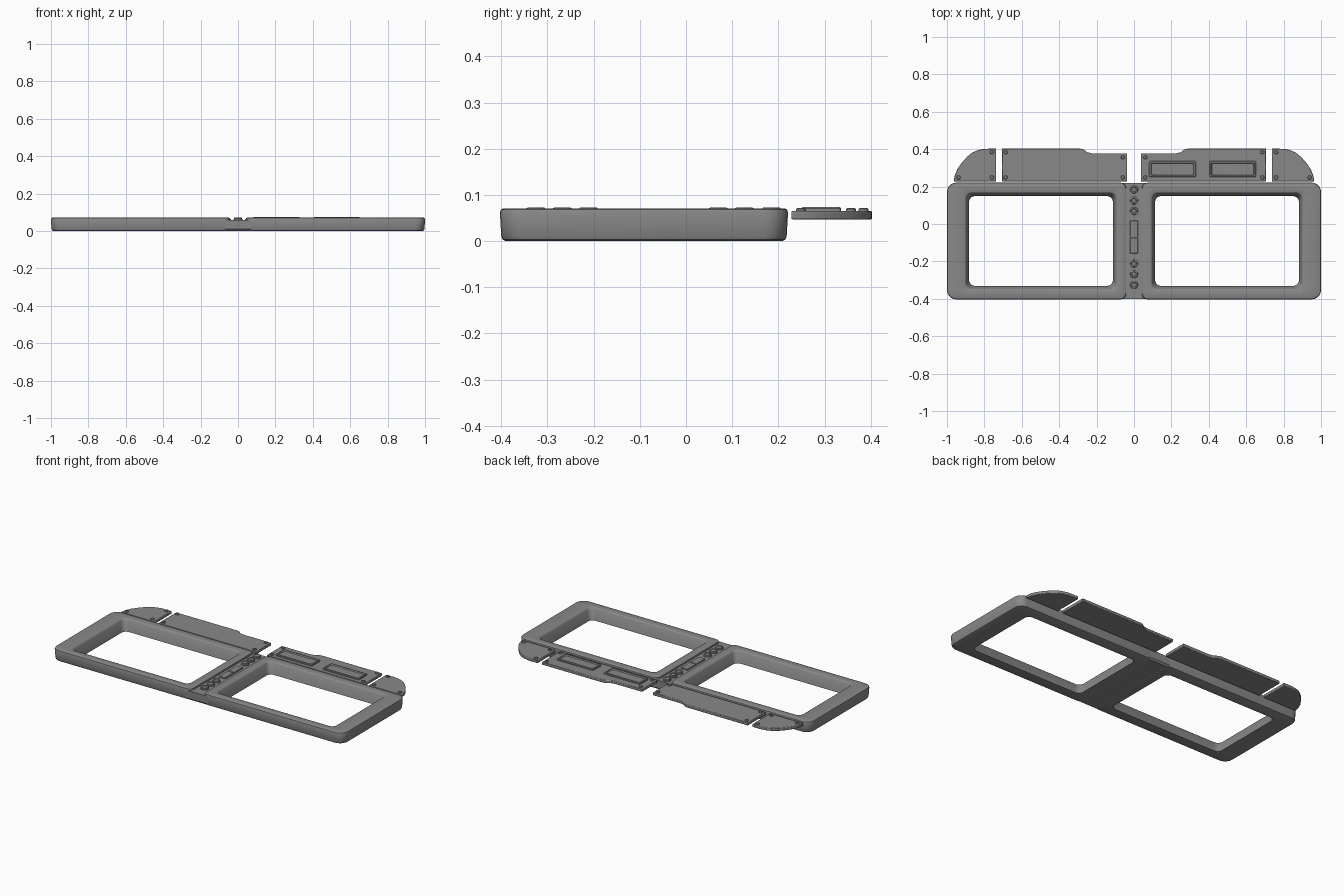
import bpy, bmesh, math

if "Cube" in bpy.data.objects:
    bpy.data.objects.remove(bpy.data.objects["Cube"])

grey = bpy.data.materials.new("mid_grey")
grey.diffuse_color = (0.25, 0.25, 0.25, 1)
grey.use_nodes = True
grey.node_tree.nodes["Principled BSDF"].inputs["Base Color"].default_value = grey.diffuse_color


def rrect(x0, x1, y0, y1, r, z, n=6):
    """Rounded rectangle loop; r = radii of corners (x1y1, x0y1, x0y0, x1y0)."""
    if not isinstance(r, tuple):
        r = (r,) * 4
    pts = []
    for k, (cx, cy, sx, sy) in enumerate([(x1, y1, -1, -1), (x0, y1, 1, -1),
                                          (x0, y0, 1, 1), (x1, y0, -1, 1)]):
        for i in range(n + 1):
            a = math.pi / 2 * (k + i / n)
            pts.append((cx + sx * r[k] + r[k] * math.cos(a),
                        cy + sy * r[k] + r[k] * math.sin(a), z))
    return pts


def circle(x, y, r, z, n=24):
    return [(x + r * math.cos(2 * math.pi * i / n),
             y + r * math.sin(2 * math.pi * i / n), z) for i in range(n)]


def loft(bm, loops, closed=False):
    """Skin a stack of loops; cap both ends, or join last to first."""
    rows = [[bm.verts.new(p) for p in lp] for lp in loops]
    n = len(rows[0])
    pairs = list(zip(rows, rows[1:]))
    if closed:
        pairs.append((rows[-1], rows[0]))
    else:
        bm.faces.new(rows[0][::-1])
        bm.faces.new(rows[-1])
    for a, b in pairs:
        for i in range(n):
            j = (i + 1) % n
            bm.faces.new((a[i], a[j], b[j], b[i]))


def finish(bm, name, mirror=False, bevel=0):
    bmesh.ops.recalc_face_normals(bm, faces=bm.faces)
    me = bpy.data.meshes.new(name)
    bm.to_mesh(me)
    bm.free()
    me.materials.append(grey)
    ob = bpy.data.objects.new(name, me)
    bpy.context.collection.objects.link(ob)
    bpy.context.view_layer.objects.active = ob
    for o in bpy.context.selected_objects:
        o.select_set(False)
    ob.select_set(True)
    bpy.ops.object.shade_smooth_by_angle(angle=math.radians(35))
    if bevel:
        b = ob.modifiers.new("bevel", 'BEVEL')
        b.width, b.segments, b.limit_method = bevel, 2, 'ANGLE'
    if mirror:
        ob.modifiers.new("mirror", 'MIRROR').use_axis[0] = True
    return ob


TOP = 0.071

# Window frame half, mirrored: outer wall, top face, tapered opening
bm = bmesh.new()


def outer(d, z):
    return rrect(0.042 + d, 1 - d, -0.403 + d, 0.221 - d,
                 (0.05, 0.03, 0.03, 0.05), z)


def inner(d, z):
    return rrect(0.090 + d, 0.905 - d, -0.354 + d, 0.172 - d, 0.032, z)


loft(bm, [outer(0.012, 0), outer(0.006, 0.003), outer(0.003, 0.010),
          outer(0, TOP - 0.010), outer(0.002, TOP - 0.003), outer(0.007, TOP),
          inner(0, TOP), inner(0.004, TOP - 0.002), inner(0.008, TOP - 0.008),
          inner(0.022, 0.004), inner(0.023, 0)], closed=True)
finish(bm, "window_frame", mirror=True)

# Recessed centre strip joining both halves
bm = bmesh.new()
loft(bm, [rrect(-0.085, 0.085, -0.391, 0.209, 0.002, 0.0003, 1),
          rrect(-0.085, 0.085, -0.400, 0.218, 0.002, 0.010, 1),
          rrect(-0.085, 0.085, -0.402, 0.220, 0.002, 0.059, 1)])
finish(bm, "centre_strip")

# Round knobs with a dished top
bm = bmesh.new()
for y in (0.185, 0.126, 0.070, -0.211, -0.268, -0.325):
    loft(bm, [circle(0, y, r, z) for r, z in
              ((0.024, 0.055), (0.024, 0.064), (0.021, 0.066), (0.020, 0.071),
               (0.017, 0.073), (0.013, 0.073), (0.011, 0.070))])
finish(bm, "centre_knobs")

# Two rectangular switches
bm = bmesh.new()
for y in (-0.025, -0.115):
    loft(bm, [rrect(-0.022, 0.022, y - 0.043, y + 0.043, 0.003, 0.055, 2),
              rrect(-0.022, 0.022, y - 0.043, y + 0.043, 0.003, 0.064, 2),
              rrect(-0.020, 0.020, y - 0.041, y + 0.041, 0.003, 0.066, 2)])
finish(bm, "centre_switches")


# Thin rear plates, mirrored
def plate(name, outline):
    bm = bmesh.new()
    loft(bm, [[(x, y, z) for x, y in outline] for z in (0.047, 0.065)])
    finish(bm, name, mirror=True, bevel=0.003)


plate("rear_plate", [(0.037, 0.228), (0.706, 0.228), (0.706, 0.403),
                     (0.29, 0.403), (0.272, 0.400), (0.250, 0.384),
                     (0.225, 0.378), (0.037, 0.378)])
plate("end_plate", [(0.737, 0.228), (0.964, 0.228), (0.958, 0.262),
                    (0.945, 0.293), (0.922, 0.326), (0.895, 0.357),
                    (0.868, 0.380), (0.835, 0.395), (0.800, 0.402),
                    (0.737, 0.403)])

# Screw heads at the plate corners
bm = bmesh.new()
for x, y in ((0.060, 0.249), (0.060, 0.357), (0.686, 0.249), (0.686, 0.384),
             (0.760, 0.249), (0.760, 0.384), (0.938, 0.249)):
    loft(bm, [circle(x, y, r, z, 14) for r, z in
              ((0.011, 0.060), (0.011, 0.069), (0.008, 0.072))])
finish(bm, "plate_screws", mirror=True)

# Raised rims with sunken panels on the right plate only
bm = bmesh.new()
for x in (0.206, 0.528):
    def rim(d, z):
        return rrect(x - 0.125 + d, x + 0.125 - d, 0.250 + d, 0.336 - d,
                     0.008, z, 3)
    loft(bm, [rim(0, 0.060), rim(0, 0.071), rim(0.003, 0.074),
              rim(0.009, 0.074), rim(0.013, 0.068)])
finish(bm, "rimmed_panels")
